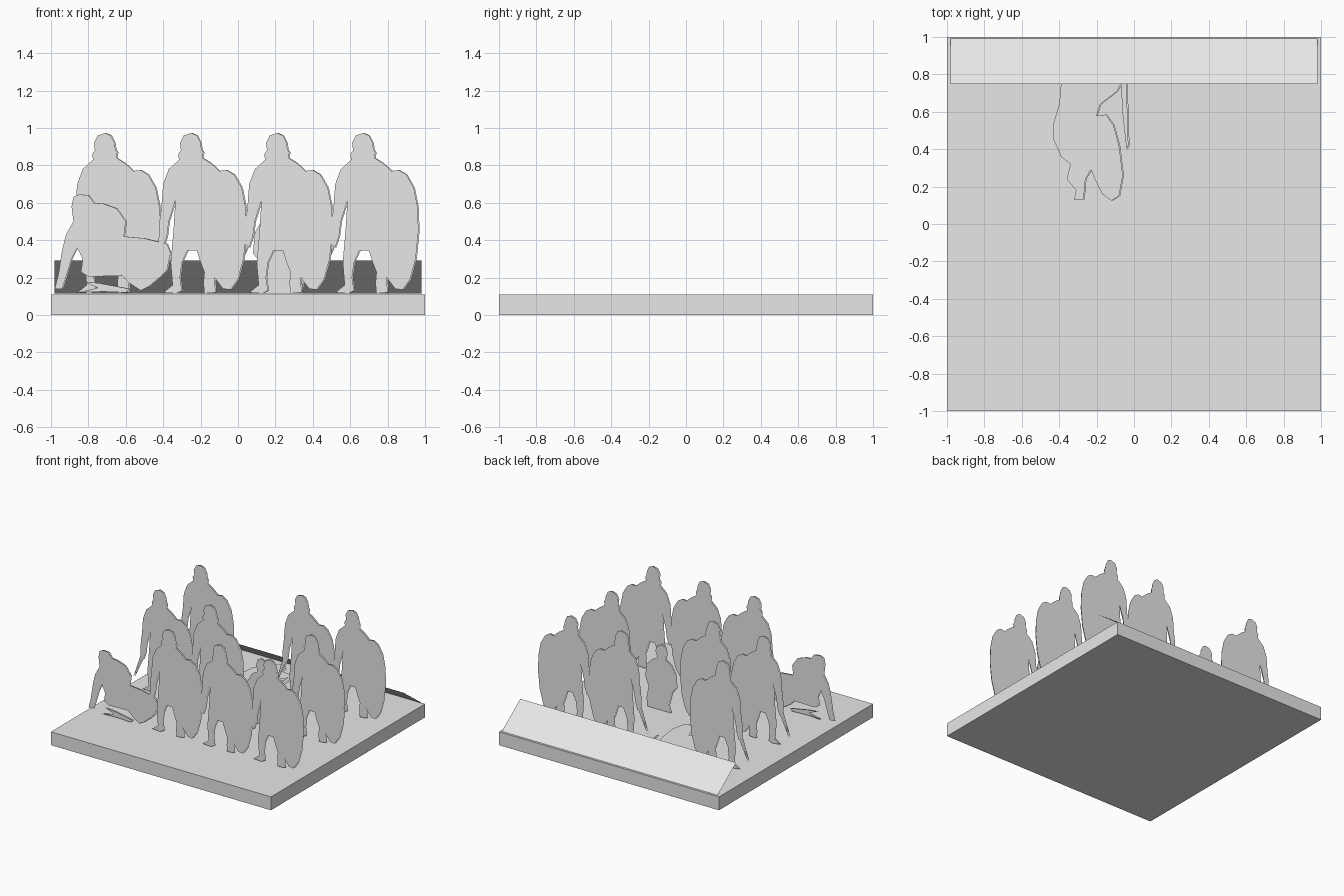
import bpy, bmesh, math
from mathutils import Matrix

if "Cube" in bpy.data.objects:
    bpy.data.objects.remove(bpy.data.objects["Cube"], do_unlink=True)

GREY = (0.8, 0.8, 0.8, 1.0)
grey = bpy.data.materials.new("plain_grey")
grey.use_nodes = True
grey.diffuse_color = GREY
grey.node_tree.nodes["Principled BSDF"].inputs["Base Color"].default_value = GREY


def finish(name, bm, location=(0, 0, 0), tilt=0.0):
    """Turn a bmesh into a named, coloured object."""
    mesh = bpy.data.meshes.new(name)
    bm.to_mesh(mesh)
    bm.free()
    mesh.materials.append(grey)
    obj = bpy.data.objects.new(name, mesh)
    obj.location = location
    obj.rotation_euler.x = tilt
    bpy.context.collection.objects.link(obj)
    return obj


def cutout(name, outlines, location=(0, 0, 0), tilt=0.0, gap=0.01, shift=0.006):
    """Front and back card faces cut to the outlines (hundredths of a unit, x and z)."""
    bm = bmesh.new()
    for outline in outlines:
        for side in (-1, 1):
            verts = [bm.verts.new((x / 100 + max(side, 0) * shift, side * gap / 2, z / 100))
                     for x, z in outline]
            face = bm.faces.new(verts)
            face.normal_update()
            if face.normal.y * side < 0:
                face.normal_flip()
    bmesh.ops.triangulate(bm, faces=bm.faces[:])
    return finish(name, bm, location, tilt)


# Base slab
bm = bmesh.new()
bmesh.ops.create_cube(bm, size=1, matrix=Matrix.Translation((0, 0, 0.055)) @ Matrix.Diagonal((2, 2, 0.11, 1)))
finish("base", bm)

# Sloping label panel along the back edge
rise, run = 0.175, 0.24
length = math.hypot(rise, run) * 100
panel = [(-98, 0), (98, 0), (98, length), (-98, length)]
cutout("sloping_panel", [panel], (0, 0.99, 0.115), math.atan2(run, rise), gap=0.002, shift=0)

# Standing figure: head, shield side, legs, then free arm
standing = [
    (0, 97.3), (3, 96), (5, 92), (5.5, 88.5), (6.5, 87), (6, 84), (10, 81.5),
    (13, 79), (15, 77), (19, 77.5), (23, 75), (27, 68), (29, 58), (29.5, 45),
    (28, 30), (25, 19), (21, 13.5), (17, 14), (12.5, 20), (13, 12), (7, 11.5),
    (6.5, 17), (7, 23), (5, 28), (3, 34.5), (-2, 34.5), (-5, 28), (-6, 20),
    (-5, 13), (-8, 11.5), (-15, 12), (-10, 16), (-11, 28), (-9.5, 45),
    (-8.5, 61), (-12, 50), (-13, 42), (-15, 36), (-17.5, 38), (-17, 50),
    (-16, 57), (-15, 70), (-12, 78), (-6.5, 83), (-7, 86), (-5.5, 88),
    (-6, 92), (-4, 96)]
sword = [(-14, 40), (-17, 40), (-24, 19), (-21.5, 24)]

columns = (-0.71, -0.25, 0.21, 0.67)
rows = (-0.535, 0.0, 0.53)
others = {(0, 0), (1, 2), (2, 1)}
for c, x in enumerate(columns):
    for r, y in enumerate(rows):
        if (c, r) not in others:
            parts = [standing, sword] if r else [standing]
            cutout(f"standing_figure_{r}_{c}", parts, (x, y, 0))

# Wounded figure propped on one arm, with a dropped sword
wounded = [
    (-85, 64.5), (-80, 64), (-77, 60), (-72, 59.5), (-65, 57), (-60, 50),
    (-61, 42), (-50, 41), (-38, 38), (-36, 33), (-38, 24), (-42, 20),
    (-48, 15), (-52, 13), (-58, 17), (-62, 21), (-80, 20.5), (-84, 23),
    (-83, 30), (-86, 36), (-89, 30), (-92, 20), (-94, 14), (-98, 14),
    (-96, 22), (-94, 35), (-92, 43), (-88, 50), (-89, 58), (-88, 63)]
dropped_sword = [(-86, 12), (-72, 12.5), (-60, 12), (-58, 14), (-74, 17), (-83, 18), (-75, 14.5)]
cutout("wounded_figure", [wounded, dropped_sword], (0, rows[0], 0))

# Kneeling figure in the middle row
kneeling = [
    (0, 65.5), (4, 64), (6, 59), (4, 54), (9, 51), (14, 46), (15, 36),
    (12, 28), (14, 18), (13, 11.5), (-8, 11.5), (-6, 17), (-9, 28),
    (-13, 33), (-12, 44), (-8, 51), (-3, 54), (-4, 59), (-3, 64)]
cutout("kneeling_figure", [kneeling], (columns[2], rows[1], 0))

# Fallen figure lying on the ground
fallen = [
    (-39, 75), (-40, 64), (-43, 54), (-43, 45), (-39, 36), (-34, 32),
    (-36, 24), (-31, 18), (-32, 13), (-27, 13), (-26, 24), (-23, 29),
    (-21, 24), (-17, 16), (-12, 12.5), (-8, 15), (-6, 26), (-8, 42),
    (-11, 53), (-15, 58.5), (-20, 58), (-18, 64), (-9, 71), (-7, 75),
    (-6, 58), (-4, 40), (-3, 42), (-4, 75), (-8, 80), (-18, 82),
    (-18, 88), (-22, 92), (-27, 91), (-29, 86), (-29, 81), (-36, 79)]
cutout("fallen_figure", [fallen], (0, 0, 0.13), -math.pi / 2)
